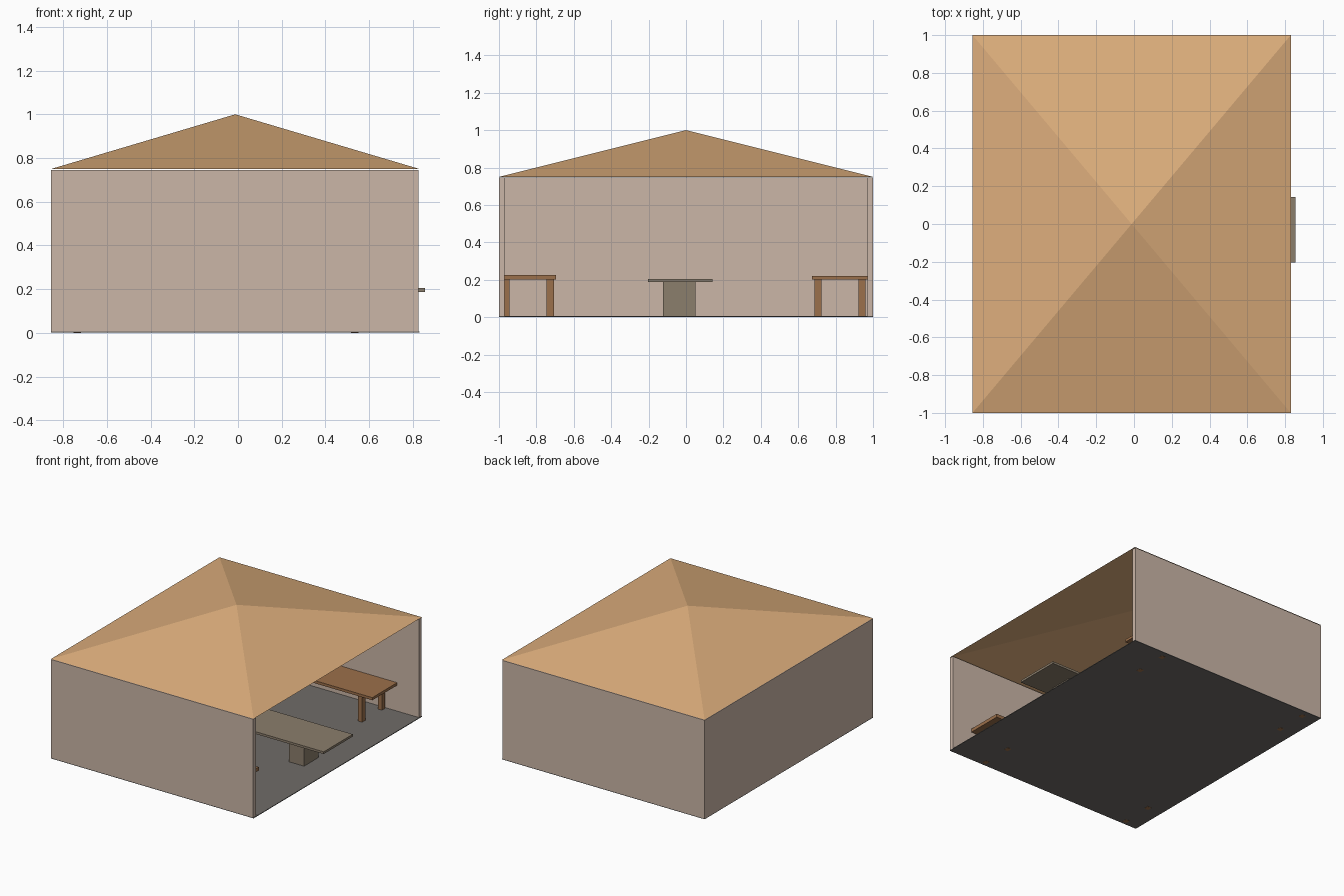
import bpy, bmesh

if "Cube" in bpy.data.objects:
    bpy.data.objects.remove(bpy.data.objects["Cube"])

X0, X1 = -0.855, 0.83   # shelter extents in x


def material(name, rgb):
    m = bpy.data.materials.new(name)
    m.diffuse_color = (*rgb, 1)
    m.use_nodes = True
    m.node_tree.nodes["Principled BSDF"].inputs["Base Color"].default_value = m.diffuse_color
    return m


ROOF = material("roof_tan", (0.72, 0.42, 0.20))
WALL = material("wall_plaster", (0.60, 0.47, 0.39))
FLOOR = material("floor_grey", (0.16, 0.15, 0.14))
WOOD = material("bench_wood", (0.33, 0.16, 0.07))
STONE = material("table_stone", (0.26, 0.21, 0.15))


def finish(name, bm, mat):
    me = bpy.data.meshes.new(name)
    bm.to_mesh(me)
    bm.free()
    me.materials.append(mat)
    ob = bpy.data.objects.new(name, me)
    bpy.context.collection.objects.link(ob)
    return ob


def box(name, x, y, z, mat):
    bm = bmesh.new()
    bmesh.ops.create_cube(bm, size=1)
    for v in bm.verts:
        v.co = [r[0] + (c + 0.5) * (r[1] - r[0]) for c, r in zip(v.co, (x, y, z))]
    return finish(name, bm, mat)


# Floor slab and three walls, open on the right side
box("floor", (X0, X1), (-1, 1), (0.001, 0.006), FLOOR)
box("back_wall", (X0, X0 + 0.03), (-0.97, 0.97), (0.003, 0.746), WALL)
box("front_wall", (X0, X1 - 0.003), (-1, -0.97), (0.003, 0.746), WALL)
box("rear_wall", (X0, X1 - 0.003), (0.97, 1), (0.003, 0.746), WALL)

# Hollow four-sided roof
bm = bmesh.new()
eaves = [bm.verts.new((x, y, 0.75)) for x, y in ((X0, -1), (X1, -1), (X1, 1), (X0, 1))]
apex = bm.verts.new(((X0 + X1) / 2, 0, 1.0))
for i in range(4):
    bm.faces.new((eaves[i], eaves[(i + 1) % 4], apex))
finish("roof", bm, ROOF)


# Side benches: a plank top on four legs
def bench(name, xs, y, top):
    box(name + "_top", xs, (y - 0.148, y + 0.148), (0.2, top), WOOD)
    for lx in (-0.735, 0.535):
        for dy in (-0.118, 0.118):
            box(name + "_leg", (lx - 0.017, lx + 0.017),
                (y + dy - 0.019, y + dy + 0.019), (0, 0.201), WOOD)


bench("front_bench", (-0.83, 0.66), -0.844, 0.226)
bench("rear_bench", (-0.84, 0.645), 0.823, 0.22)

# Central table on two pedestals
box("table_top", (-0.635, 0.855), (-0.203, 0.143), (0.187, 0.204), STONE)
for px in (-0.35, 0.572):
    box("table_pedestal", (px - 0.063, px + 0.063), (-0.122, 0.05), (0.005, 0.188), STONE)
